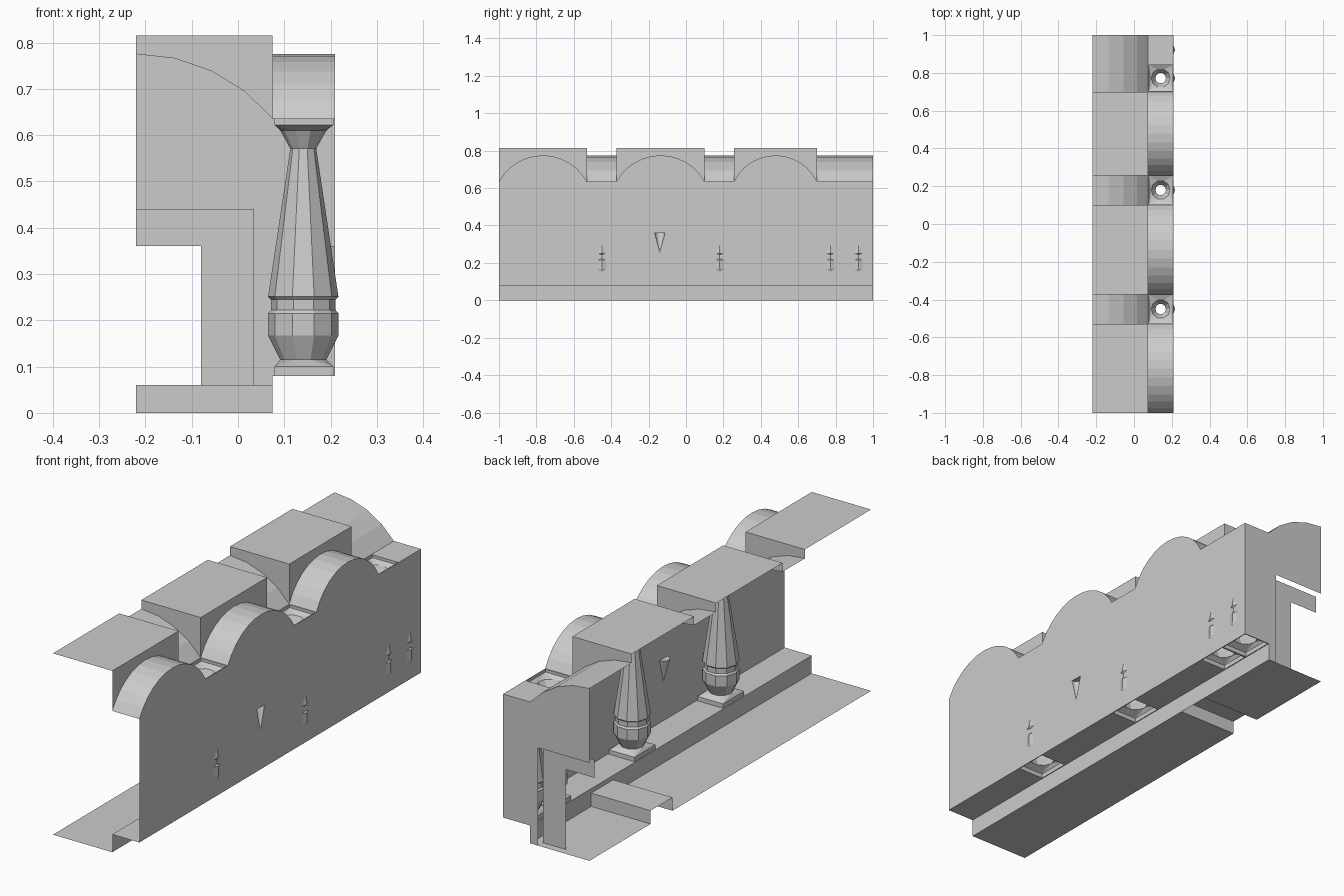
import bpy, bmesh, math

if "Cube" in bpy.data.objects:
    bpy.data.objects.remove(bpy.data.objects["Cube"])

XB, XM, XF = -0.22, 0.075, 0.21          # back, middle, front of the wall
SPRING, CROWN, TOP, LEDGE = 0.635, 0.775, 0.815, 0.08
ARCHES = [(-1, -0.53), (-0.372, 0.10), (0.257, 0.70)]
GAPS = [(-0.53, -0.372), (0.10, 0.257), (0.70, 1.0)]
POSTS = [(-0.45, -0.53, -0.372), (0.18, 0.10, 0.257), (0.772, 0.70, 0.845), (0.922, 0.845, 1.0)]
XC = 0.141


def part(name, faces):
    bm = bmesh.new()
    for f in faces:
        bm.faces.new([bm.verts.new(p) for p in f])
    return finish(name, bm)


def finish(name, bm):
    bmesh.ops.remove_doubles(bm, verts=bm.verts, dist=0.0002)
    bmesh.ops.recalc_face_normals(bm, faces=bm.faces)
    mesh = bpy.data.meshes.new(name)
    bm.to_mesh(mesh)
    bm.free()
    ob = bpy.data.objects.new(name, mesh)
    bpy.context.collection.objects.link(ob)
    return ob


def rect(x0, x1, y0, y1, z):
    return [(x0, y0, z), (x1, y0, z), (x1, y1, z), (x0, y1, z)]


def wall_x(x, y0, y1, z0, z1):
    return [(x, y0, z0), (x, y1, z0), (x, y1, z1), (x, y0, z1)]


def wall_y(y, x0, x1, z0, z1):
    return [(x0, y, z0), (x1, y, z0), (x1, y, z1), (x0, y, z1)]


def arc(c, half, a0, a1, n):
    """Points on a segmental arc rising from SPRING to CROWN."""
    rise = CROWN - SPRING
    r = (half * half + rise * rise) / (2 * rise)
    full = math.asin(half / r)
    pts = []
    for i in range(n + 1):
        a = full * (a0 + (a1 - a0) * i / n)
        pts.append((c + r * math.sin(a), CROWN - r + r * math.cos(a)))
    return pts


def strip(pts_a, pts_b):
    return [[pts_a[i], pts_a[i + 1], pts_b[i + 1], pts_b[i]] for i in range(len(pts_a) - 1)]


arches = [arc((a + b) / 2, (b - a) / 2, -1, 1, 12) for a, b in ARCHES]
vault = arc(XB, XM - XB, 0, 1, 4)

# Front panel with scalloped top, split at the slot
slot_y, slot_r, slot_lo, slot_hi = -0.14, 0.028, 0.255, 0.36
mid = arches[1]
left = arches[0] + mid[:7]
right = mid[6:] + arches[2] + [(1, SPRING)]
left = [(-1, LEDGE)] + left + [(slot_y, slot_hi), (slot_y - slot_r, slot_hi), (slot_y, slot_lo), (slot_y, LEDGE)]
right = [(slot_y, LEDGE), (slot_y, slot_lo), (slot_y + slot_r, slot_hi), (slot_y, slot_hi)] + right + [(1, LEDGE)]
part("front_panel", [[(XF, y, z) for y, z in p] for p in (left, right)])

# Tapered recess in the front panel
rim = [(XF - slot_r * math.sin(i * math.pi / 6), slot_y - slot_r * math.cos(i * math.pi / 6), slot_hi)
       for i in range(7)]
part("slot_recess", [[rim[i], rim[i + 1], (XF, slot_y, slot_lo)] for i in range(6)] + [rim])

# Arch tops and the raised blocks behind them
faces = []
for (a, b), pts in zip(ARCHES, arches):
    faces += strip([(XM, y, z) for y, z in pts], [(XF, y, z) for y, z in pts])
part("arch_tops", faces)

faces = []
for (a, b), pts in zip(ARCHES, arches):
    faces.append(rect(XB, XM, a, b, TOP))
    faces += strip([(XM, y, z) for y, z in pts], [(XM, y, TOP) for y, z in pts])
    for y in (a, b):
        if y > -1:
            faces += strip([(x, y, z) for x, z in vault], [(x, y, TOP) for x, z in vault])
part("raised_blocks", faces)

# Half vaults between the blocks
faces = []
for a, b in GAPS:
    faces += strip([(x, a, z) for x, z in vault], [(x, b, z) for x, z in vault])
part("half_vaults", faces)

# Ledge under the arches, plinth face and stepped floor
N0, N1, NZ = 0.41, 0.566, 0.06
faces = [rect(XM, XF, a, b, LEDGE) for a, b in ARCHES]
faces.append(wall_x(XM, -1, 1, 0, LEDGE))
faces += [rect(XB, XM, -1, N0, 0), rect(XB, XM, N0, N1, NZ), rect(XB, XM, N1, 1, 0)]
faces += [wall_y(y, XB, XM, 0, NZ) for y in (N0, N1)]
part("floor_and_plinth", faces)

# End wall and the recessed L-shaped jamb inside it
end = [(XM, LEDGE), (XF, LEDGE), (XF, SPRING)] + vault[::-1]
end += [(XB, 0.44), (0.035, 0.44), (0.035, 0), (XM, 0)]
part("end_wall", [[(x, 1, z) for x, z in end]])
jamb = [(XB, 0.44), (0.035, 0.44), (0.035, 0), (-0.08, 0), (-0.08, 0.36), (XB, 0.36)]
part("end_jamb", [[(x, 0.965, z) for x, z in jamb]])


# Hollow balusters with square sockets at both ends
PROFILE = [(0.05, 0.115), (0.076, 0.167), (0.076, 0.215), (0.07, 0.222), (0.07, 0.245),
           (0.076, 0.251), (0.028, 0.571), (0.05, 0.61)]


def baluster(yc, y0, y1, sides=10):
    bm = bmesh.new()

    def loop(pts):
        vs = [bm.verts.new(p) for p in pts]
        return [bm.edges.new((vs[i], vs[(i + 1) % len(vs)])) for i in range(len(vs))]

    def frame(inset, z):
        return loop(rect(XM + inset, XF - inset, y0 + inset, y1 - inset, z))

    loops = [frame(0, LEDGE), frame(0.004, LEDGE), frame(0.004, 0.10)]
    for r, z in PROFILE:
        loops.append(loop([(XC + r * math.cos(2 * math.pi * i / sides),
                            yc + r * math.sin(2 * math.pi * i / sides), z) for i in range(sides)]))
    loops += [frame(0.004, 0.622), frame(0.004, SPRING), frame(0, SPRING)]
    for a, b in zip(loops, loops[1:]):
        bmesh.ops.bridge_loops(bm, edges=a + b)
    finish("baluster", bm)


for p in POSTS:
    baluster(*p)
